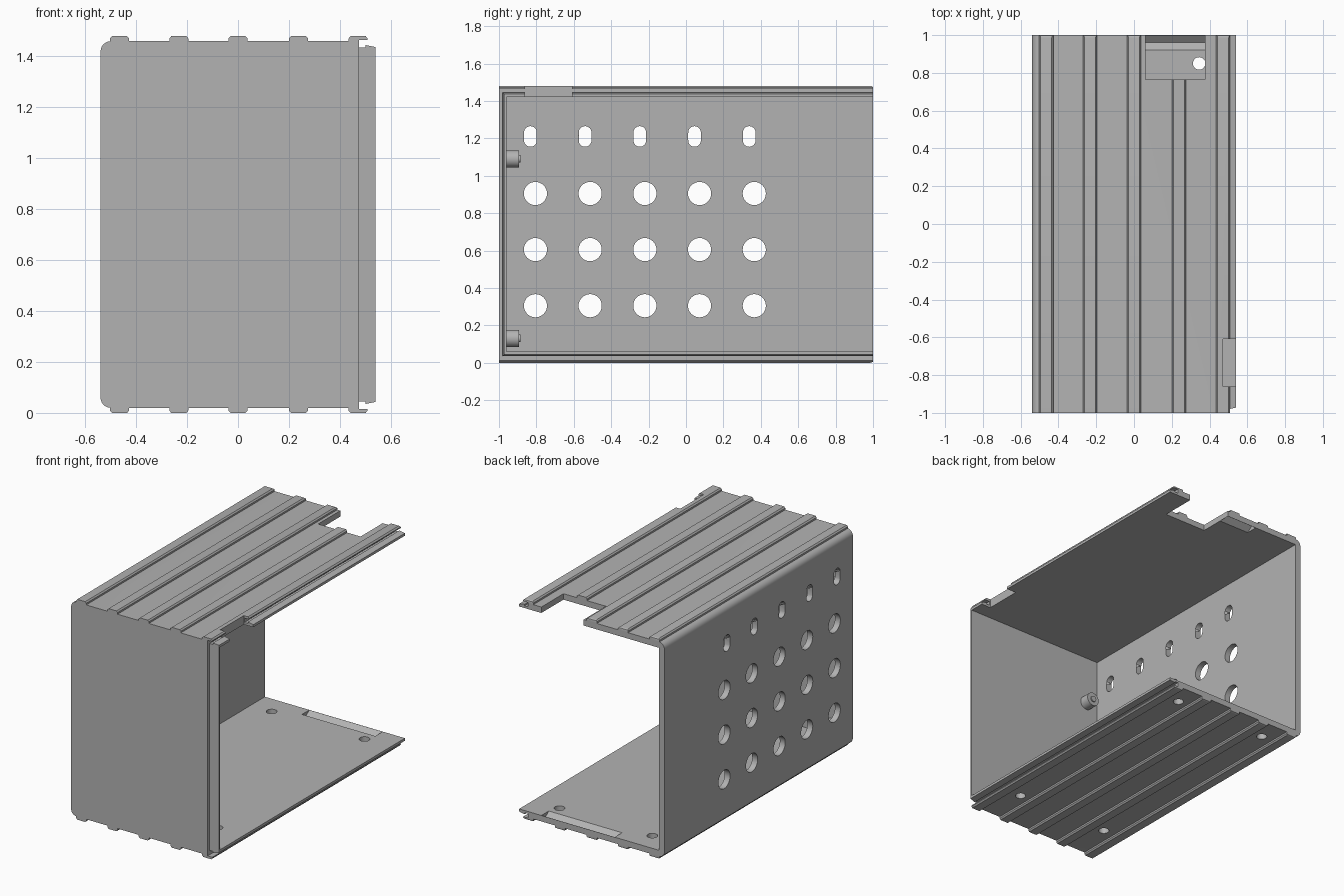
import bpy, bmesh, math
from mathutils import Matrix, Vector

old = bpy.data.objects.get("Cube")
if old:
    bpy.data.objects.remove(old)

H = 1.48          # overall height
WALL = 0.04       # sheet thickness
SKIN = 0.02       # rib height above the sheet

grey = bpy.data.materials.new("plain_grey")
grey.use_nodes = True
colour = (0.45, 0.45, 0.45, 1)
grey.diffuse_color = colour
grey.node_tree.nodes["Principled BSDF"].inputs["Base Color"].default_value = colour


def finish(name, bm):
    bmesh.ops.recalc_face_normals(bm, faces=bm.faces)
    mesh = bpy.data.meshes.new(name)
    bm.to_mesh(mesh)
    bm.free()
    mesh.materials.append(grey)
    obj = bpy.data.objects.new(name, mesh)
    bpy.context.collection.objects.link(obj)
    return obj


def prism(bm, points, y0, y1):
    """Extrude an xz outline along y."""
    face = bm.faces.new([bm.verts.new((x, y0, z)) for x, z in points])
    out = bmesh.ops.extrude_face_region(bm, geom=[face])["geom"]
    verts = [v for v in out if isinstance(v, bmesh.types.BMVert)]
    bmesh.ops.translate(bm, verts=verts, vec=(0, y1 - y0, 0))


def box(bm, x, y, z):
    prism(bm, [(x[0], z[0]), (x[1], z[0]), (x[1], z[1]), (x[0], z[1])], *y)


def cylinder(bm, centre, radius, depth, axis, stretch=0, segments=32):
    """Round or slotted rod; stretch pulls its two halves apart in z."""
    turn = Vector((0, 0, 1)).rotation_difference(Vector(axis)).to_matrix().to_4x4()
    verts = bmesh.ops.create_cone(
        bm, cap_ends=True, segments=segments, radius1=radius, radius2=radius,
        depth=depth, matrix=turn)["verts"]
    for v in verts:
        v.co.z += math.copysign(stretch, v.co.z)
        v.co += Vector(centre)


def cut(obj, build):
    """Subtract a temporary solid from a part."""
    bm = bmesh.new()
    build(bm)
    cutter = finish("cutter", bm)
    cutter.hide_render = True
    mod = obj.modifiers.new("cut", "BOOLEAN")
    mod.operation, mod.solver, mod.object = "DIFFERENCE", "EXACT", cutter
    bpy.context.view_layer.objects.active = obj
    bpy.ops.object.modifier_apply(modifier=mod.name)
    bpy.data.objects.remove(cutter)


def interior(bm):
    box(bm, (-0.5, 1), (-0.96, 2), (SKIN + WALL, H - SKIN - WALL))


def top_notches(bm):
    box(bm, (0.06, 0.375), (0.765, 1.2), (1.3, 1.6))
    box(bm, (0.47, 0.7), (-0.86, -0.61), (1.4, 1.6))


def wall_holes(bm):
    for i in range(5):
        y = -0.805 + 0.2925 * i
        for z in (0.305, 0.605, 0.905):
            cylinder(bm, (-0.52, y, z), 0.062, 0.2, (1, 0, 0))
        cylinder(bm, (-0.52, y - 0.027, 1.21), 0.034, 0.2, (1, 0, 0), 0.021)


def floor_holes(bm):
    for x in (-0.345, 0.345):
        for y in (-0.71, 0.85):
            cylinder(bm, (x, y, 0.04), 0.033, 0.2, (0, 0, 1))


def edge_grooves(bm):
    # V grooves along the inner rear edge of floor and roof
    for right, flip in ((0.375, False), (0.03 + 0.03, True)):
        section = [(0.92, 0.061), (0.96, 0.028), (1.0, 0.061)]
        rings = [[bm.verts.new((x, y, H - z if flip else z)) for y, z in section]
                 for x in (-0.17, right)]
        for ring in rings:
            bm.faces.new(ring)
        for i in range(3):
            j = (i + 1) % 3
            bm.faces.new([rings[0][i], rings[0][j], rings[1][j], rings[1][i]])


# Folded shell: rounded outline, hollowed and open at the rear and one side
def corner(cz, start):
    r = 0.04
    return [(-0.5 + r * math.cos(a), cz + r * math.sin(a))
            for a in (math.radians(start + 15 * i) for i in range(7))]


bm = bmesh.new()
outline = [(0.475, SKIN), (0.475, H - SKIN)]
outline += corner(H - SKIN - 0.04, 90) + corner(SKIN + 0.04, 180)
prism(bm, outline, -1, 1)
shell = finish("shell", bm)
for tool in (interior, wall_holes, floor_holes, top_notches, edge_grooves):
    cut(shell, tool)

# Stiffening ribs on roof and floor
for row, flip in (("roof", False), ("floor", True)):
    for i, x in enumerate((-0.465, -0.2325, 0, 0.2375, 0.472)):
        w, base, top = 0.0375, H - SKIN, H
        points = [(x - w, base), (x - w, top - 0.009), (x - w + 0.008, top),
                  (x + w - 0.008, top), (x + w, top - 0.009)]
        # the last rib overhangs the open side
        points += [(x + w, base + 0.004), (0.475, base + 0.004), (0.475, base)] \
            if i == 4 else [(x + w, base)]
        bm = bmesh.new()
        prism(bm, points, -1, 1)
        end = [e for e in bm.edges
               if all(v.co.y > 0.99 and v.co.z > top - 0.001 for v in e.verts)]
        bmesh.ops.bevel(bm, geom=end, offset=0.014, segments=3, profile=0.5,
                        affect="EDGES")
        if flip:
            for v in bm.verts:
                v.co.z = H - v.co.z
        rib = finish(f"{row}_rib_{i + 1}", bm)
        if not flip and i > 2:
            cut(rib, top_notches)

# Tongue around the open side that holds a sliding cover
bm = bmesh.new()
upper = [(0.47, 1.435), (0.5, 1.435), (0.5, 1.445), (0.54, 1.437)]
prism(bm, upper + [(x, H - z) for x, z in reversed(upper)], -0.98, 1)
for v in bm.verts:
    if v.co.x > 0.53 and v.co.y < 0:
        v.co.y += 0.008
lip = finish("cover_lip", bm)
cut(lip, interior)
cut(lip, top_notches)

# Screw bosses on the inside of the front wall
for name, z in (("lower_boss", 0.13), ("upper_boss", 1.09)):
    bm = bmesh.new()
    cylinder(bm, (-0.41, -0.93, z), 0.046, 0.075, (0, 1, 0))
    cylinder(bm, (-0.41, -0.92, z), 0.02, 0.07, (0, 1, 0), segments=20)
    finish(name, bm)

# Smooth rounded surfaces while keeping the folds crisp
bpy.ops.object.select_all(action="DESELECT")
for obj in bpy.context.collection.objects:
    if obj.type == "MESH" and grey.name in obj.data.materials:
        obj.select_set(True)
        bpy.context.view_layer.objects.active = obj
bpy.ops.object.shade_smooth_by_angle(angle=math.radians(30))
